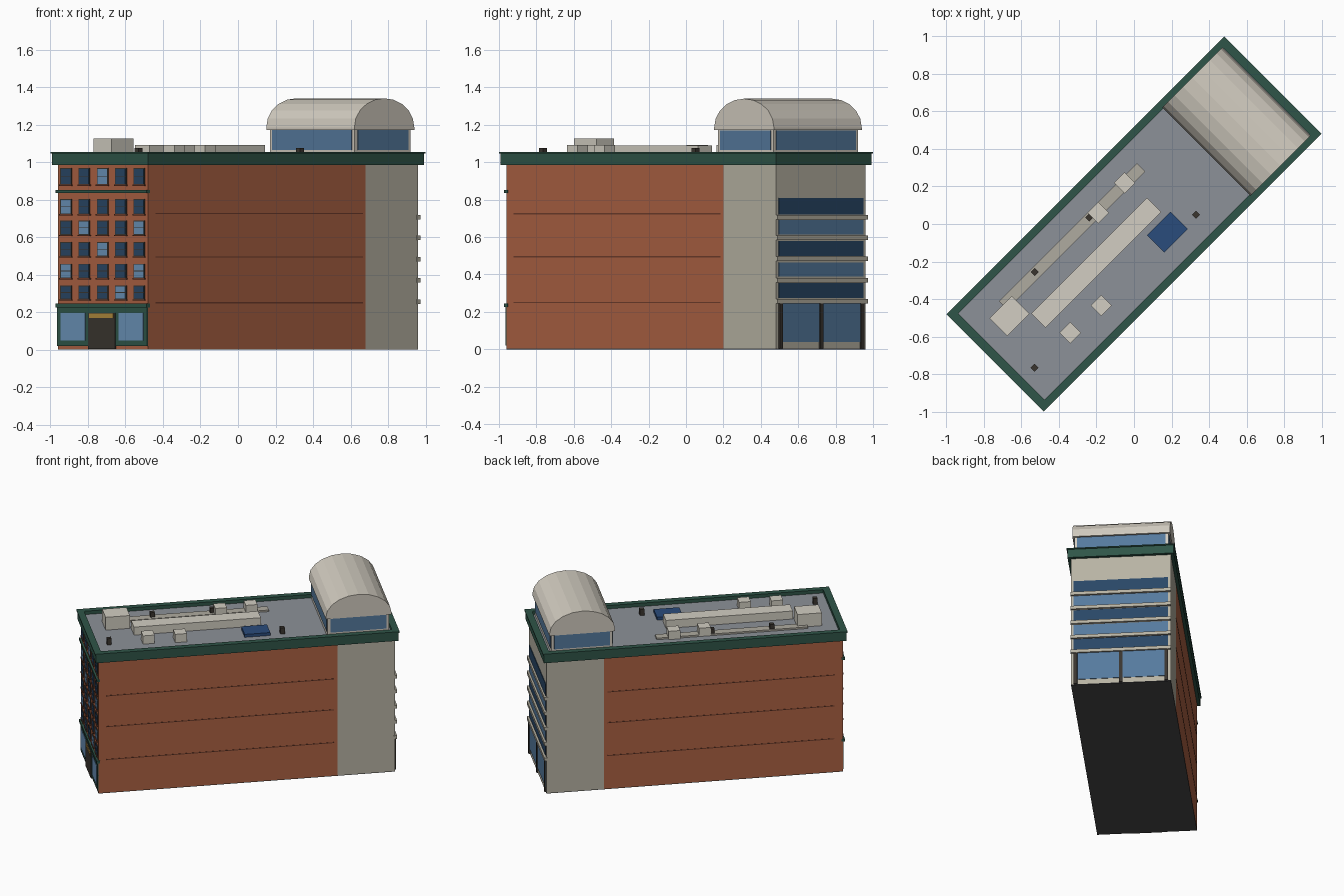
import bpy, bmesh, math
from mathutils import Matrix

if "Cube" in bpy.data.objects:
    bpy.data.objects.remove(bpy.data.objects["Cube"])

# Everything is laid out in local axes (u = length, v = width), then turned 45 degrees
TURN = Matrix.Rotation(math.radians(45), 4, 'Z')
U, V = 1.018, 0.339          # half length and half width of the walls


def material(name, hexcode):
    m = bpy.data.materials.new(name)
    rgb = [int(hexcode[i:i + 2], 16) / 255 for i in (0, 2, 4)]
    m.diffuse_color = [*((c / 12.92 if c < 0.04 else ((c + 0.055) / 1.055) ** 2.4) for c in rgb), 1]
    m.use_nodes = True
    m.node_tree.nodes["Principled BSDF"].inputs["Base Color"].default_value = m.diffuse_color
    return m


BRICK = material("brick", "AD6243")
SEAM = material("brick_seam", "6E3C2B")
STONE = material("stone", "B8B3A4")
GREEN = material("green_trim", "2F5548")
DECK = material("roof_deck", "8C9198")
VAULT = material("vault_metal", "D2CCC0")
UNIT = material("roof_unit", "D2CEC2")
DUCT = material("flat_duct", "AFABA0")
DARK = material("dark_metal", "3A352F")
NAVY = material("dark_glass", "294766")
BLUE = material("light_glass", "6A92B8")
MID = material("band_glass", "557A9E")
SKY = material("skylight_glass", "2A4C7C")
GOLD = material("gold_panel", "B08A3C")
BASE = material("base_grey", "4A4A4C")


def finish(name, bm, mat):
    bmesh.ops.recalc_face_normals(bm, faces=bm.faces)
    bm.transform(TURN)
    me = bpy.data.meshes.new(name)
    bm.to_mesh(me)
    bm.free()
    me.materials.append(mat)
    ob = bpy.data.objects.new(name, me)
    bpy.context.collection.objects.link(ob)
    return ob


def boxes(name, mat, items):
    """One object made of boxes given as (u0, u1, v0, v1, z0, z1)."""
    bm = bmesh.new()
    for u0, u1, v0, v1, z0, z1 in items:
        m = Matrix.Translation(((u0 + u1) / 2, (v0 + v1) / 2, (z0 + z1) / 2)) @ \
            Matrix.Diagonal((u1 - u0, v1 - v0, z1 - z0, 1))
        bmesh.ops.create_cube(bm, size=1, matrix=m)
    return finish(name, bm, mat)


def ring(u, v, iu, iv, z0, z1):
    return [(-u, -iu, -v, v, z0, z1), (iu, u, -v, v, z0, z1),
            (-iu, iu, -v, -iv, z0, z1), (-iu, iu, iv, v, z0, z1)]


# Main volume
boxes("base_slab", BASE, [(-U, U, -V, V, 0, 0.004)])
boxes("brick_body", BRICK, [(-U, 0.623, -V, V, 0.004, 1.0)])
boxes("stone_body", STONE, [(0.623, U, -V, V, 0.004, 1.0)])
boxes("side_seams", SEAM, [(-0.962, 0.6, s * V - 0.002, s * V + 0.002, z - 0.003, z + 0.003)
                           for s in (-1, 1) for z in (0.25, 0.495, 0.725)])

# Roof deck and cornice
boxes("roof_deck", DECK, [(-1.0, 1.0, -0.325, 0.325, 1.0, 1.03)])
boxes("cornice", GREEN, ring(1.04, 0.361, 1.0, 0.325, 0.985, 1.047))
boxes("cornice_cap", GREEN, ring(1.047, 0.367, 1.0, 0.325, 1.047, 1.055))

# Street facade windows
F = -U
rows = [(0.268, 0.342), (0.382, 0.457), (0.498, 0.573), (0.612, 0.688), (0.722, 0.802), (0.88, 0.968)]
lit = {(0, 3), (1, 0), (1, 4), (2, 2), (3, 1), (3, 4), (4, 0), (5, 2)}
frames, sills, dark, light = [], [], [], []
for r, (z0, z1) in enumerate(rows):
    for c in range(5):
        v = 0.276 - 0.138 * c
        frames.append((F - 0.004, F + 0.01, v - 0.042, v + 0.042, z0, z1))
        sills.append((F - 0.009, F + 0.01, v - 0.046, v + 0.046, z0 - 0.007, z0))
        mid = (z0 + z1) / 2
        for a, b in ((z0 + 0.004, mid - 0.002), (mid + 0.002, z1 - 0.004)):
            (light if (r, c) in lit else dark).append(
                (F - 0.006, F, v - 0.036, v + 0.036, a, b))
boxes("window_frames", DARK, frames)
boxes("window_sills", SEAM, sills)
boxes("window_panes_dark", NAVY, dark)
boxes("window_panes_light", BLUE, light)

# Ground floor shopfront and string courses
boxes("shopfront", GREEN, [(F - 0.006, F + 0.01, -V, V, 0.02, 0.225)])
boxes("string_courses", GREEN, [(F - 0.014, F + 0.01, -V - 0.004, V + 0.004, 0.225, 0.245),
                                (F - 0.014, F + 0.01, -V - 0.004, V + 0.004, 0.835, 0.852)])
boxes("shop_windows", BLUE, [(F - 0.009, F, a, a + 0.185, 0.048, 0.195) for a in (-0.312, 0.127)])
boxes("entrance_door", DARK, [(F - 0.011, F, -0.1, 0.1, 0.004, 0.195)])
boxes("entrance_panel", GOLD, [(F - 0.015, F, -0.09, 0.09, 0.168, 0.192)])

# Rear facade: glass bands with ledges between
bands = [(0.275, 0.355), (0.388, 0.465), (0.5, 0.58), (0.613, 0.692), (0.72, 0.808)]
for i, name in ((0, "rear_bands_dark"), (1, "rear_bands_mid")):
    boxes(name, MID if i else NAVY, [(U - 0.01, U + 0.004, -0.32, 0.32, z0, z1) for z0, z1 in bands[i::2]])
boxes("rear_ledges", STONE, [(U - 0.01, U + 0.016, -V - 0.002, V + 0.002, z - 0.013, z + 0.011)
                             for z in (0.257, 0.371, 0.484, 0.598, 0.708)])
boxes("rear_ground_glass", MID, [(U - 0.01, U + 0.004, -0.32, 0.32, 0.04, 0.244)])
boxes("rear_posts", DARK, [(U - 0.005, U + 0.011, v - 0.012, v + 0.012, 0.004, 0.25)
                           for v in (-0.308, 0, 0.308)])

# Rooftop pavilion: walls, glazing, eave and faceted vault across the width
boxes("pavilion_walls", VAULT, [(0.56, 0.982, -0.319, 0.319, 1.03, 1.175)])
boxes("pavilion_glass", MID, [(0.556, 0.986, -0.3, 0.3, 1.065, 1.17),
                              (0.58, 0.962, -0.323, 0.323, 1.065, 1.17)])
bm = bmesh.new()
profile = [(0.997, 1.172)] + [(0.771 + 0.226 * math.cos(math.pi * k / 10),
                               1.185 + 0.155 * math.sin(math.pi * k / 10)) for k in range(11)] + [(0.545, 1.172)]
face = bm.faces.new([bm.verts.new((u, -0.332, z)) for u, z in profile])
out = bmesh.ops.extrude_face_region(bm, geom=[face])
bmesh.ops.translate(bm, vec=(0, 0.664, 0),
                    verts=[g for g in out["geom"] if isinstance(g, bmesh.types.BMVert)])
finish("pavilion_vault", bm, VAULT)

# Rooftop equipment
D = 1.03
boxes("main_duct", UNIT, [(-0.725, 0.147, -0.057, 0.05, D, 1.09)])
boxes("stair_housing", UNIT, [(-0.9, -0.733, 0.055, 0.189, D, 1.126)])
boxes("flat_duct", DUCT, [(-0.8, 0.24, 0.156, 0.217, D, 1.042)])
boxes("small_units", UNIT, [(u - 0.04, u + 0.04, v - 0.04, v + 0.04, D, 1.092)
                            for u, v in ((0.12, 0.19), (-0.092, 0.177), (-0.65, -0.17), (-0.431, -0.184))])
boxes("skylight", SKY, [(0.007, 0.183, -0.222, -0.092, D, 1.052)])
boxes("roof_vents", DARK, [(u - 0.015, u + 0.015, v - 0.015, v + 0.015, D, 1.076)
                           for u, v in ((0.269, -0.198), (-0.555, 0.194), (-0.916, -0.166), (-0.145, 0.194))])
